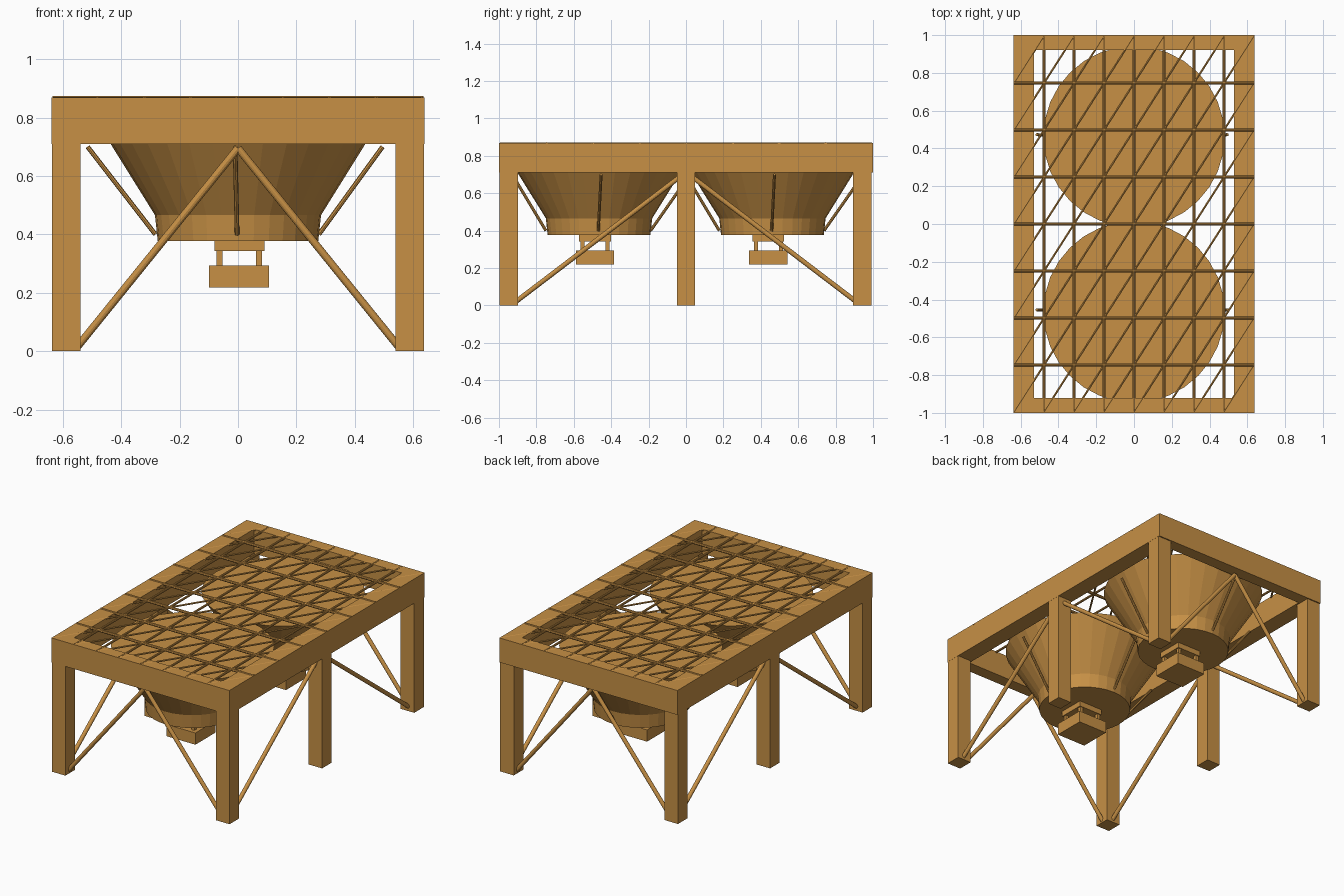
import bpy, bmesh
from mathutils import Vector, Matrix

if "Cube" in bpy.data.objects:
    bpy.data.objects.remove(bpy.data.objects["Cube"])

mat = bpy.data.materials.new("ochre_steel")
mat.diffuse_color = (0.57, 0.28, 0.06, 1)
mat.use_nodes = True
mat.node_tree.nodes["Principled BSDF"].inputs["Base Color"].default_value = mat.diffuse_color


def finish(name, bm):
    bmesh.ops.recalc_face_normals(bm, faces=bm.faces)
    me = bpy.data.meshes.new(name)
    bm.to_mesh(me)
    bm.free()
    me.materials.append(mat)
    ob = bpy.data.objects.new(name, me)
    bpy.context.collection.objects.link(ob)
    return ob


def add_box(bm, x0, x1, y0, y1, z0, z1):
    m = Matrix.Translation(((x0 + x1) / 2, (y0 + y1) / 2, (z0 + z1) / 2))
    m = m @ Matrix.Diagonal((x1 - x0, y1 - y0, z1 - z0, 1))
    bmesh.ops.create_cube(bm, size=1, matrix=m)


def add_rod(bm, a, b, r, sides=8):
    a, b = Vector(a), Vector(b)
    d = b - a
    m = Matrix.Translation((a + b) / 2) @ d.to_track_quat('Z', 'Y').to_matrix().to_4x4()
    bmesh.ops.create_cone(bm, cap_ends=True, segments=sides, radius1=r, radius2=r,
                          depth=d.length, matrix=m)


def add_cone(bm, y, z0, z1, r0, r1, sides=32):
    bmesh.ops.create_cone(bm, cap_ends=True, segments=sides, radius1=r0, radius2=r1,
                          depth=z1 - z0, matrix=Matrix.Translation((0, y, (z0 + z1) / 2)))


# Rectangular top frame
bm = bmesh.new()
for s in (-1, 1):
    xs = sorted((s * 0.53, s * 0.638))
    ys = sorted((s * 0.92, s * 1.0))
    add_box(bm, *xs, -1, 1, 0.71, 0.868)
    add_box(bm, -0.53, 0.53, *ys, 0.71, 0.868)
finish("top_frame", bm)

# Six legs
bm = bmesh.new()
for s in (-1, 1):
    xs = sorted((s * 0.54, s * 0.637))
    for y in (-0.947, 0, 0.943):
        add_box(bm, *xs, y - 0.049, y + 0.049, 0, 0.72)
finish("legs", bm)

# Diagonal braces on the ends and long sides
bm = bmesh.new()
for sx in (-1, 1):
    for sy in (-1, 1):
        add_rod(bm, (sx * 0.55, sy * 0.95, 0.015), (0, sy * 0.95, 0.695), 0.013, 12)
        add_rod(bm, (sx * 0.59, sy * 0.91, 0.02), (sx * 0.59, sy * 0.03, 0.69), 0.013, 12)
finish("braces", bm)

# Safety grid with diagonals
bm = bmesh.new()
N, zg = 8, 0.864
px = [-0.635 + 1.27 * i / N for i in range(N + 1)]
py = [-0.995 + 1.99 * i / N for i in range(N + 1)]
for x in px[1:-1]:
    add_rod(bm, (x, -0.99, zg), (x, 0.99, zg), 0.007)
for y in py[1:-1]:
    add_rod(bm, (-0.635, y, zg), (0.635, y, zg), 0.009)
for i in range(N):
    for j in range(N):
        add_rod(bm, (px[i], py[j], zg), (px[i + 1], py[j + 1], zg), 0.006, 6)
finish("safety_grid", bm)

for label, y in (("front", -0.465), ("back", 0.462)):
    # Hopper funnel and collar
    bm = bmesh.new()
    add_cone(bm, y, 0.43, 0.78, 0.262, 0.48)
    finish(label + "_hopper", bm)
    bm = bmesh.new()
    add_cone(bm, y, 0.378, 0.472, 0.275, 0.285)
    finish(label + "_collar", bm)

    # Slanted struts around the hopper
    bm = bmesh.new()
    for dx, dy in ((1, 0), (-1, 0), (0, 1), (0, -1)):
        add_rod(bm, (dx * 0.28 - 0.003, y + dy * 0.28 - 0.004, 0.40),
                (dx * 0.505 - 0.01, y + dy * 0.475 + 0.011, 0.70), 0.008)
    finish(label + "_struts", bm)

    # Discharge gate: plate, four posts and box
    c = y - 0.022
    bm = bmesh.new()
    add_box(bm, -0.08, 0.09, c - 0.085, c + 0.085, 0.343, 0.38)
    for x in (-0.063, 0.072):
        for d in (-0.066, 0.068):
            add_box(bm, x - 0.01, x + 0.01, c + d - 0.011, c + d + 0.011, 0.29, 0.35)
    add_box(bm, -0.1, 0.107, c - 0.102, c + 0.102, 0.218, 0.294)
    finish(label + "_gate", bm)
